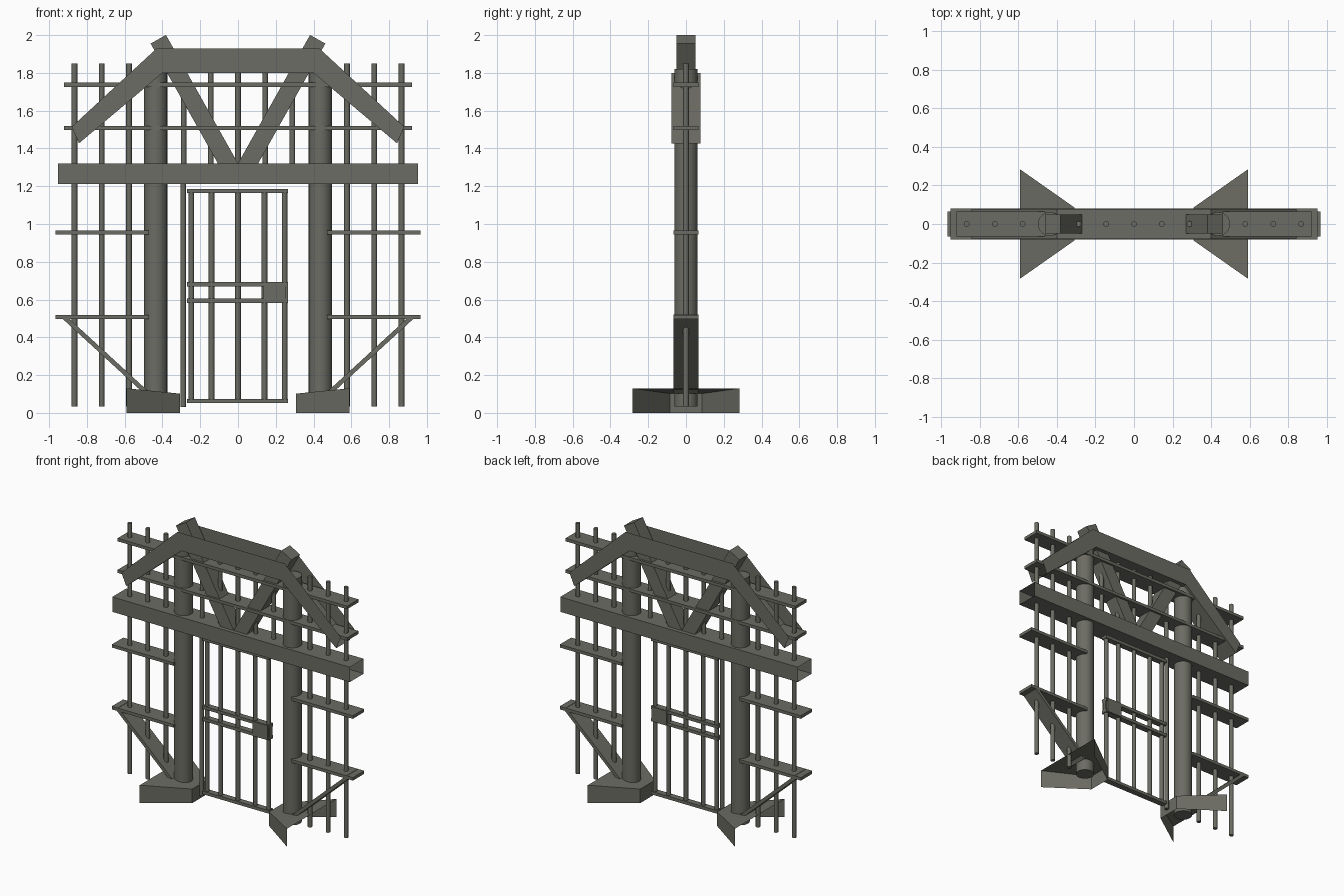
import bpy, bmesh, math
from mathutils import Matrix, Vector

if "Cube" in bpy.data.objects:
    bpy.data.objects.remove(bpy.data.objects["Cube"])

mat = bpy.data.materials.new("weathered grey")
mat.diffuse_color = (0.15, 0.15, 0.128, 1)
mat.use_nodes = True
mat.node_tree.nodes["Principled BSDF"].inputs["Base Color"].default_value = mat.diffuse_color


def finish(name, bm, smooth=False):
    me = bpy.data.meshes.new(name)
    bm.to_mesh(me)
    bm.free()
    me.materials.append(mat)
    for p in me.polygons:
        p.use_smooth = smooth and len(p.vertices) == 4
    ob = bpy.data.objects.new(name, me)
    bpy.context.collection.objects.link(ob)
    return ob


def box(name, x0, x1, y, z0, z1):
    bm = bmesh.new()
    m = Matrix.Translation(((x0 + x1) / 2, 0, (z0 + z1) / 2)) @ Matrix.Diagonal((x1 - x0, 2 * y, z1 - z0, 1))
    bmesh.ops.create_cube(bm, size=1, matrix=m)
    return finish(name, bm)


def slanted(name, a, b, width, y):
    # box running between two (x, z) points
    d = Vector((b[0] - a[0], 0, b[1] - a[1]))
    m = (Matrix.Translation(((a[0] + b[0]) / 2, 0, (a[1] + b[1]) / 2))
         @ Matrix.Rotation(-math.atan2(d.z, d.x), 4, 'Y')
         @ Matrix.Diagonal((d.length, 2 * y, width, 1)))
    bm = bmesh.new()
    bmesh.ops.create_cube(bm, size=1, matrix=m)
    return finish(name, bm)


def pole(name, x, z0, z1, r, sides=12):
    bm = bmesh.new()
    bmesh.ops.create_cone(bm, cap_ends=True, segments=sides, radius1=r, radius2=r, depth=z1 - z0,
                          matrix=Matrix.Translation((x, 0, (z0 + z1) / 2)))
    return finish(name, bm, True)


def sheet(name, verts, faces, recalc=False):
    bm = bmesh.new()
    vs = [bm.verts.new(v) for v in verts]
    for f in faces:
        bm.faces.new([vs[i] for i in f])
    if recalc:
        bmesh.ops.recalc_face_normals(bm, faces=bm.faces)
    return finish(name, bm)


# mirrored parts
for s, side in ((-1, "left"), (1, "right")):
    pole(side + "_column", s * 0.436, 0.035, 1.82, 0.062, 24)
    # foot: wedge open below and on its outer side
    plan = [(0.59, -0.283), (0.308, -0.085), (0.308, 0.085), (0.59, 0.283)]
    top = [0.13, 0.102, 0.102, 0.13]
    verts = [(s * x, y, 0) for x, y in plan] + [(s * x, y, z) for (x, y), z in zip(plan, top)]
    faces = [(0, 4, 5, 1), (1, 5, 6, 2), (2, 6, 7, 3), (4, 7, 6, 5)]
    if s < 0:
        faces = [f[::-1] for f in faces]
    sheet(side + "_foot", verts, [f[::-1] for f in faces])
    # fence rods, cross planks and corner brace
    for i, x in enumerate((0.577, 0.722, 0.866)):
        pole(f"{side}_fence_rod_{i}", s * x, 0.035, 1.85, 0.015)
    for z, n in ((0.507, "lower"), (0.955, "middle")):
        a, b = sorted((s * 0.47, s * 0.966))
        box(f"{side}_{n}_plank", a, b, 0.065, z - 0.011, z + 0.011)
    slanted(side + "_corner_brace", (s * 0.925, 0.511), (s * 0.49, 0.112), 0.024, 0.065)
    # truss brace of the V
    slanted(side + "_truss_brace", (s * 0.422, 1.978), (s * 0.016, 1.254), 0.093, 0.05)

# upper planks and short rods between beams
for z, n in ((1.508, "lower"), (1.737, "upper")):
    box("roof_plank_" + n, -0.92, 0.92, 0.065, z - 0.011, z + 0.011)
for i in range(5):
    pole(f"roof_rod_{i}", (i - 2) * 0.144, 1.22, 1.85, 0.015)

# lintel: hollow beam with open ends
w = 0.08
ring = [(-w, 1.212), (w, 1.212), (w, 1.32), (-w, 1.32)]
sheet("lintel_beam", [(x, y, z) for x in (-0.952, 0.952) for y, z in ring],
      [(i, 4 + i, 4 + (i + 1) % 4, (i + 1) % 4)[::-1] for i in range(4)], True)

# bent roof beam: front, back and underside, open on top
outer = [(-0.88, 1.515), (-0.43, 1.93), (0.43, 1.93), (0.88, 1.515)]
inner = [(-0.842, 1.427), (-0.40, 1.80), (0.40, 1.80), (0.842, 1.427)]
verts = [(x, y, z) for y in (-0.078, 0.078) for row in (outer, inner) for x, z in row]
faces = []
for i in range(3):
    faces += [(4 + i, 5 + i, 1 + i, i), (8 + i, 9 + i, 13 + i, 12 + i), (4 + i, 12 + i, 13 + i, 5 + i)]
sheet("bent_roof_beam", verts, faces)

# gate
pole("gate_hinge_rod", -0.29, 0.03, 1.22, 0.015)
for i, x in enumerate((-0.247, -0.14, 0, 0.14, 0.247)):
    pole(f"gate_rod_{i}", x, 0.06, 1.175, 0.015)
for i, z in enumerate((0.063, 0.594, 0.681, 1.175)):
    box(f"gate_rail_{i}", -0.27, 0.265, 0.022, z - 0.011, z + 0.011)
box("gate_lock", 0.135, 0.255, 0.028, 0.585, 0.69)
box("gate_bolt", 0.25, 0.265, 0.015, 0.6, 0.67)
